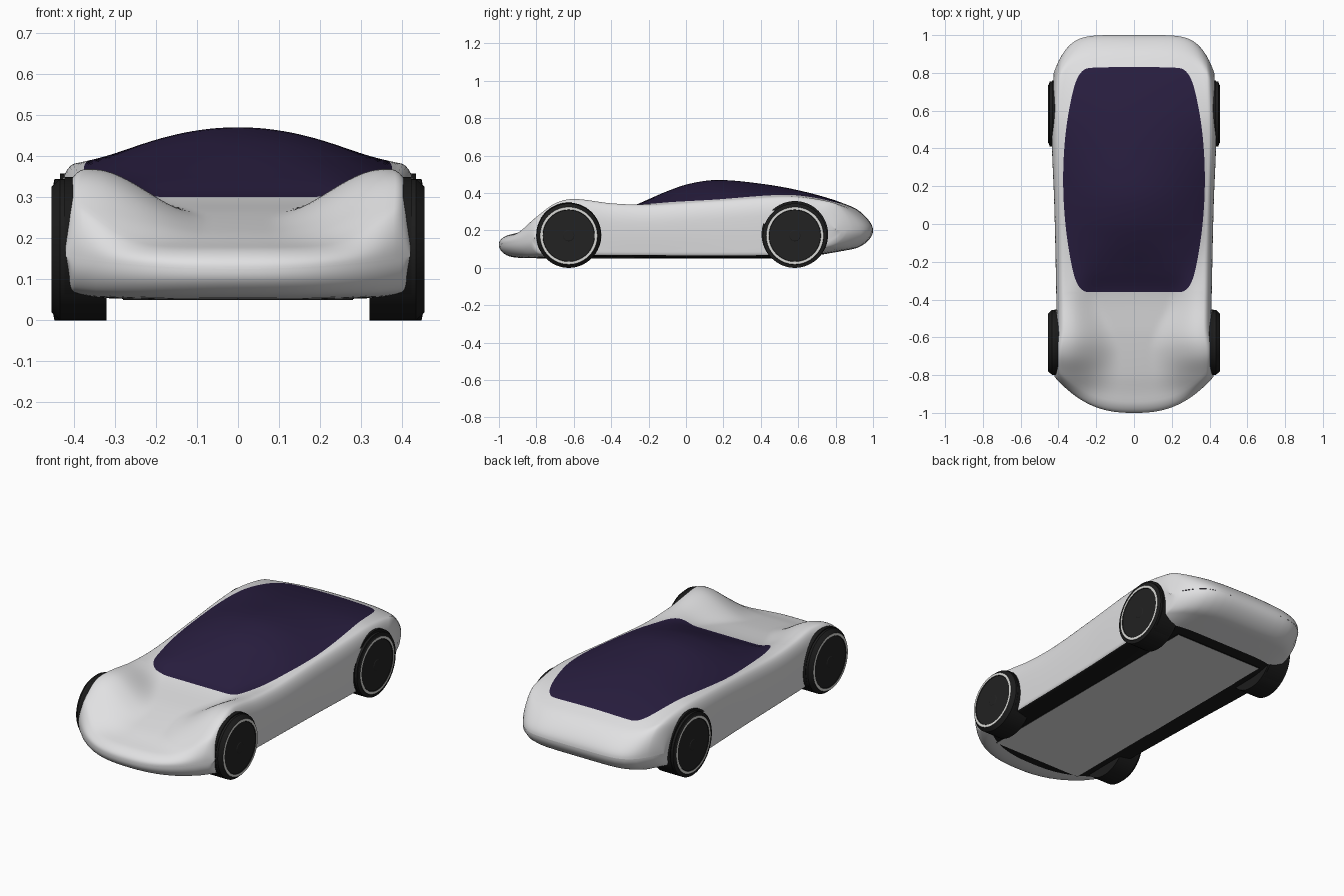
import bpy, bmesh, math
from mathutils import Matrix

if "Cube" in bpy.data.objects:
    bpy.data.objects.remove(bpy.data.objects["Cube"])


def material(name, color):
    m = bpy.data.materials.new(name)
    m.use_nodes = True
    m.diffuse_color = (*color, 1)
    m.node_tree.nodes["Principled BSDF"].inputs["Base Color"].default_value = (*color, 1)
    return m


SILVER = material("silver paint", (0.75, 0.75, 0.76))
GLASS = material("violet tinted glass", (0.021, 0.0125, 0.049))
BLACK = material("black underside", (0.01, 0.01, 0.01))
RUBBER = material("tyre rubber", (0.012, 0.012, 0.012))
DISC = material("dark wheel disc", (0.016, 0.016, 0.016))
RING = material("pale rim ring", (0.7, 0.7, 0.68))
FLOOR = material("grey floor", (0.78, 0.78, 0.78))


def add_mesh(name, bm, mats):
    mesh = bpy.data.meshes.new(name)
    bm.to_mesh(mesh)
    bm.free()
    for m in mats:
        mesh.materials.append(m)
    obj = bpy.data.objects.new(name, mesh)
    bpy.context.collection.objects.link(obj)
    return obj


def smooth(obj, angle):
    bpy.ops.object.select_all(action='DESELECT')
    obj.select_set(True)
    bpy.context.view_layer.objects.active = obj
    bpy.ops.object.shade_smooth_by_angle(angle=math.radians(angle))


def mirror(obj):
    mod = obj.modifiers.new("mirror", 'MIRROR')
    mod.use_axis = (True, False, False)


def ease(t):
    t = max(0, min(1, t))
    return t * t * (3 - 2 * t)


def curve_at(points, y):
    """Smooth interpolation through (y, value) points."""
    n = len(points) - 1
    y = max(points[0][0], min(points[-1][0], y))
    k = next(i for i in range(n) if y <= points[i + 1][0])

    def slope(i):
        a, b = points[max(i - 1, 0)], points[min(i + 1, n)]
        return (b[1] - a[1]) / (b[0] - a[0])
    (y0, v0), (y1, v1) = points[k], points[k + 1]
    d = y1 - y0
    t = (y - y0) / d
    h = ease(t)
    return (v0 * (1 - h) + v1 * h + d * slope(k) * t * (1 - t) ** 2
            - d * slope(k + 1) * t * t * (1 - t))


# Body profiles along the length
CENTRE = [(-1, .165), (-.9, .188), (-.8, .217), (-.6, .26), (-.36, .3), (-.25, .345),
          (-.1, .41), (.02, .45), (.17, .47), (.4, .45), (.6, .415), (.8, .36), (1, .28)]
FENDER = [(-1, .165), (-.9, .195), (-.8, .272), (-.7, .345), (-.6, .368), (-.4, .345),
          (-.2, .338), (.1, .357), (.45, .38), (.6, .38), (.8, .345), (1, .26)]
BOTTOM = [(-1, .075), (-.9, .054), (-.7, .053), (.6, .053), (.75, .075), (1, .12)]
WIDTH = [(-1, .42), (-.8, .425), (-.6, .41), (-.3, .413), (.1, .422), (.5, .436), (1, .425)]
GLASS_FRONT, GLASS_BACK = -.36, .83
N_FLOOR, N_CORNER, N_WALL, N_SHOULDER, N_PILLAR, N_GLASS = 8, 5, 8, 8, 6, 16


def glass_half_width(s):
    mid, half = (GLASS_FRONT + GLASS_BACK) / 2, (GLASS_BACK - GLASS_FRONT) / 2
    v = min(1, abs(s - mid) / half)
    return .243 + .055 * math.sqrt(1 - v ** 16) + .077 * (1 - v * v)


def section(s):
    """Half cross-section from the floor centre, up the side, to the roof centre."""
    w = curve_at(WIDTH, s)
    zc, zb = curve_at(CENTRE, s), curve_at(BOTTOM, s)
    nose = .19 * ease((-.4 - s) / .6)
    tail = .2 * ease((s - .45) / .55)
    # Rounded ends: blunt at the nose, fuller at the tail
    if s < 0:
        end = (1 - (1 - min(1, (s + 1) / .06)) ** 2) ** .4
    else:
        end = (1 - (1 - min(1, (1 - s) / .11)) ** 2) ** .5

    def place(u, height):
        y = s + nose * u ** 2.5 - tail * u ** 6
        zs = curve_at(FENDER, y)
        drop = min(.1, .45 * (zs - zb))
        zm = .125 + .03 * u * u if s < 0 else .2
        return (u * w, y, zm + (height(zs, drop) - zm) * end)

    pts = []
    for i in range(N_FLOOR):
        u = .94 * i / N_FLOOR
        pts.append(place(u, lambda zs, d: zb + .012 * u ** 4))
    for i in range(N_CORNER):
        a = math.pi / 2 * i / N_CORNER
        pts.append(place(.94 + .035 * math.sin(a),
                         lambda zs, d: zb + .012 + .025 * (1 - math.cos(a))))
    for i in range(N_WALL):
        f = i / N_WALL
        pts.append(place(.975 + .025 * math.sin(f * math.pi / 2),
                         lambda zs, d: (zb + .037) * (1 - f) + (zs - d) * f))
    for i in range(N_SHOULDER):
        a = math.pi / 2 * (1 - i / N_SHOULDER)
        pts.append(place(.9 + .1 * math.sin(a),
                         lambda zs, d: zs - d * (1 - math.cos(a))))
    ug = glass_half_width(s) / w
    tops = [.9 + (ug - .9) * i / N_PILLAR for i in range(N_PILLAR)]
    tops += [ug * (1 - i / N_GLASS) for i in range(N_GLASS + 1)]
    canopy = ease((s + .4) / .35)
    crease = .18 + .27 * ease((s + .68) / .32)
    for u in tops:
        dome = .9 * (u / .9) ** 2.1 + .1 * ease(u / .9)
        hood = ease((u - crease) / (.86 - crease))
        k = hood + (dome - hood) * canopy
        pts.append(place(u, lambda zs, d: zc + (zs - zc) * k))
    return pts


def stations(a, b, n, shape):
    return [a + (b - a) * shape(i / n) for i in range(n)]


# Car body: lofted half shell, mirrored, glass and underside by column
rows = stations(-1, -.94, 12, lambda t: t ** 2.5)
rows += stations(-.94, GLASS_FRONT, 26, lambda t: t)
rows += stations(GLASS_FRONT, GLASS_BACK, 64, lambda t: (1 - math.cos(math.pi * t)) / 2)
rows += stations(GLASS_BACK, .89, 4, lambda t: t)
rows += stations(.89, 1, 10, lambda t: 1 - (1 - t) ** 2) + [1]
bm = bmesh.new()
grid = [[bm.verts.new(p) for p in section(s)] for s in rows]
glass_start = N_FLOOR + N_CORNER + N_WALL + N_SHOULDER + N_PILLAR
for i in range(len(rows) - 1):
    for j in range(len(grid[0]) - 1):
        f = bm.faces.new((grid[i][j], grid[i + 1][j], grid[i + 1][j + 1], grid[i][j + 1]))
        mid = (rows[i] + rows[i + 1]) / 2
        if j >= glass_start and GLASS_FRONT < mid < GLASS_BACK:
            f.material_index = 1
        elif j < N_FLOOR + 2 and -.86 < mid < .74:
            f.material_index = 2
body = add_mesh("car_body", bm, [SILVER, GLASS, BLACK])
smooth(body, 60)
mirror(body)

# Floor panel: grey below, black rim
bm = bmesh.new()
bmesh.ops.create_cube(bm, size=1, matrix=Matrix.Translation((0, -.05, .0525))
                      @ Matrix.Diagonal((.56, 1.5, .005, 1)))
bm.normal_update()
for f in bm.faces:
    f.material_index = 0 if f.normal.z < -.5 else 1
add_mesh("floor_panel", bm, [FLOOR, BLACK])


def lathe(name, profile, mats, y, z):
    """Spin (x, radius, material) points about the axle; each material runs to the next point."""
    bm = bmesh.new()
    vs = [bm.verts.new((x, 0, rad)) for x, rad, _ in profile]
    for k, pair in enumerate(zip(vs, vs[1:])):
        edge = bm.edges.new(pair)
        done = set(bm.faces)
        bmesh.ops.spin(bm, geom=[*pair, edge], cent=(0, 0, 0), axis=(1, 0, 0),
                       angle=math.tau, steps=64)
        for f in bm.faces:
            if f not in done:
                f.material_index = profile[k][2]
    bmesh.ops.remove_doubles(bm, verts=bm.verts, dist=.0001)
    bmesh.ops.recalc_face_normals(bm, faces=bm.faces)
    bmesh.ops.translate(bm, verts=bm.verts, vec=(0, y, z))
    obj = add_mesh(name, bm, mats)
    smooth(obj, 30)
    mirror(obj)


# Wheels with tyre, pale ring and disc, set in black arch linings
for end, y, r, shoulder, arch_r, arch_x in (("front", -.627, .172, .434, .174, .422),
                                            ("rear", .582, .172, .447, .178, .434)):
    lathe(end + "_wheels",
          [(.32, 0, 0), (.32, r, 0), (shoulder, r, 0), (.45, .157, 0),
           (.454, .153, 1), (.454, .139, 2), (.451, .137, 2), (.451, .03, 2),
           (.453, .027, 2), (.453, 0, 2)], [RUBBER, RING, DISC], y, r)
    lathe(end + "_arch_linings",
          [(.33, 0, 0), (.33, arch_r, 0), (arch_x, arch_r, 0), (arch_x, 0, 0)],
          [BLACK], y, arch_r + .001)
